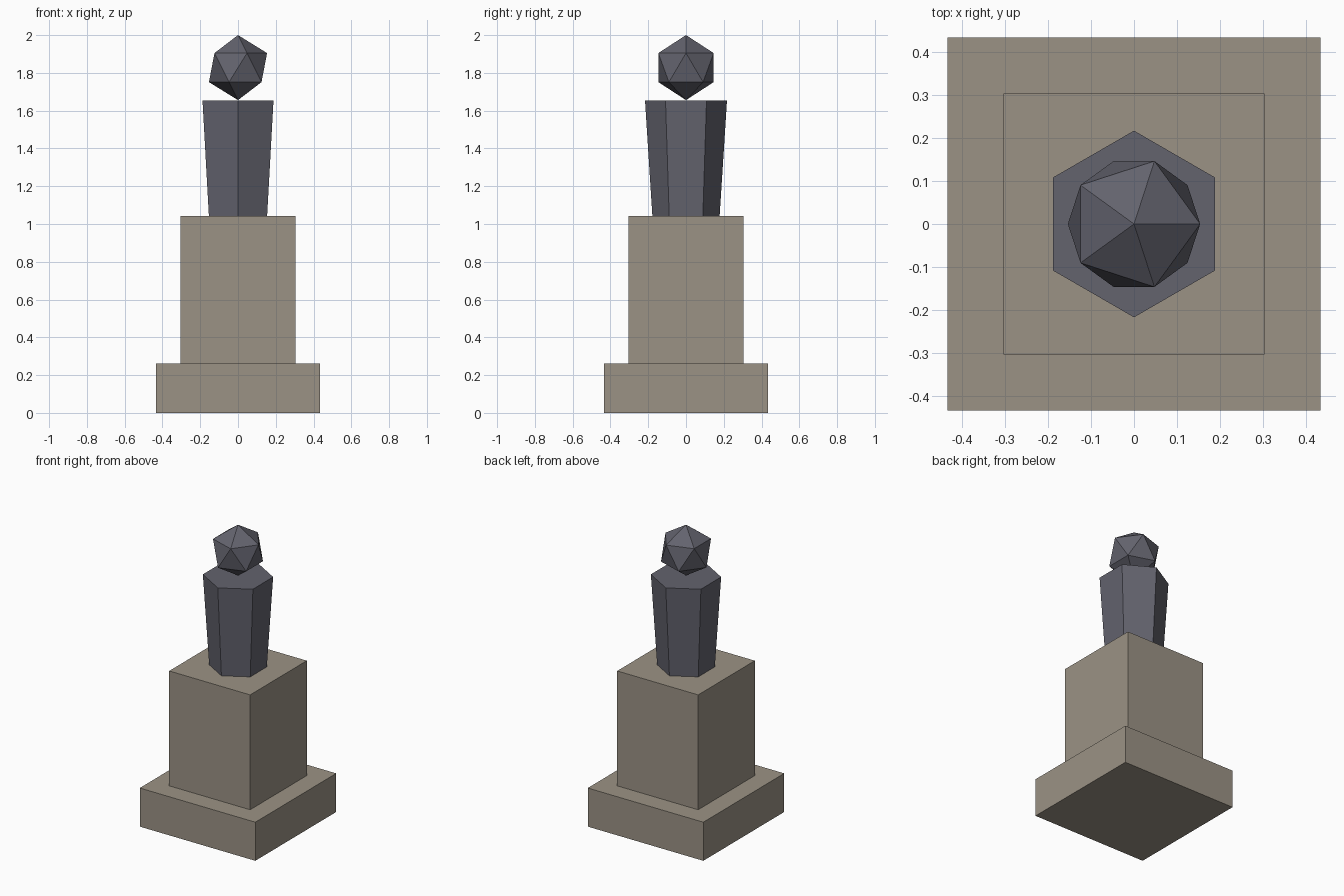
import bpy

if "Cube" in bpy.data.objects:
    bpy.data.objects.remove(bpy.data.objects["Cube"])


def material(name, rgb):
    mat = bpy.data.materials.new(name)
    mat.diffuse_color = (*rgb, 1)
    mat.use_nodes = True
    mat.node_tree.nodes["Principled BSDF"].inputs["Base Color"].default_value = mat.diffuse_color
    return mat


stone = material("warm_stone", (0.33, 0.29, 0.235))
metal = material("dark_metal", (0.125, 0.125, 0.155))


def finish(name, mat):
    ob = bpy.context.object
    ob.name = name
    bpy.ops.object.transform_apply(location=False, rotation=False, scale=True)
    ob.data.materials.append(mat)


def block(name, width, z0, z1):
    bpy.ops.mesh.primitive_cube_add(size=1, location=(0, 0, (z0 + z1) / 2))
    bpy.context.object.scale = (width, width, z1 - z0)
    finish(name, stone)


# Stepped plinth
block("plinth_base", 0.868, 0, 0.262)
block("plinth_block", 0.608, 0.262, 1.042)

# Tapered six-sided bust, corners toward front and back
z0, z1 = 1.042, 1.654
bpy.ops.mesh.primitive_cone_add(vertices=6, radius1=0.178, radius2=0.217,
                                depth=z1 - z0, location=(0, 0, (z0 + z1) / 2))
finish("torso", metal)

# Faceted head resting on the bust
bpy.ops.mesh.primitive_ico_sphere_add(subdivisions=1, radius=0.172,
                                      location=(0, 0, 1.828))
finish("head", metal)
